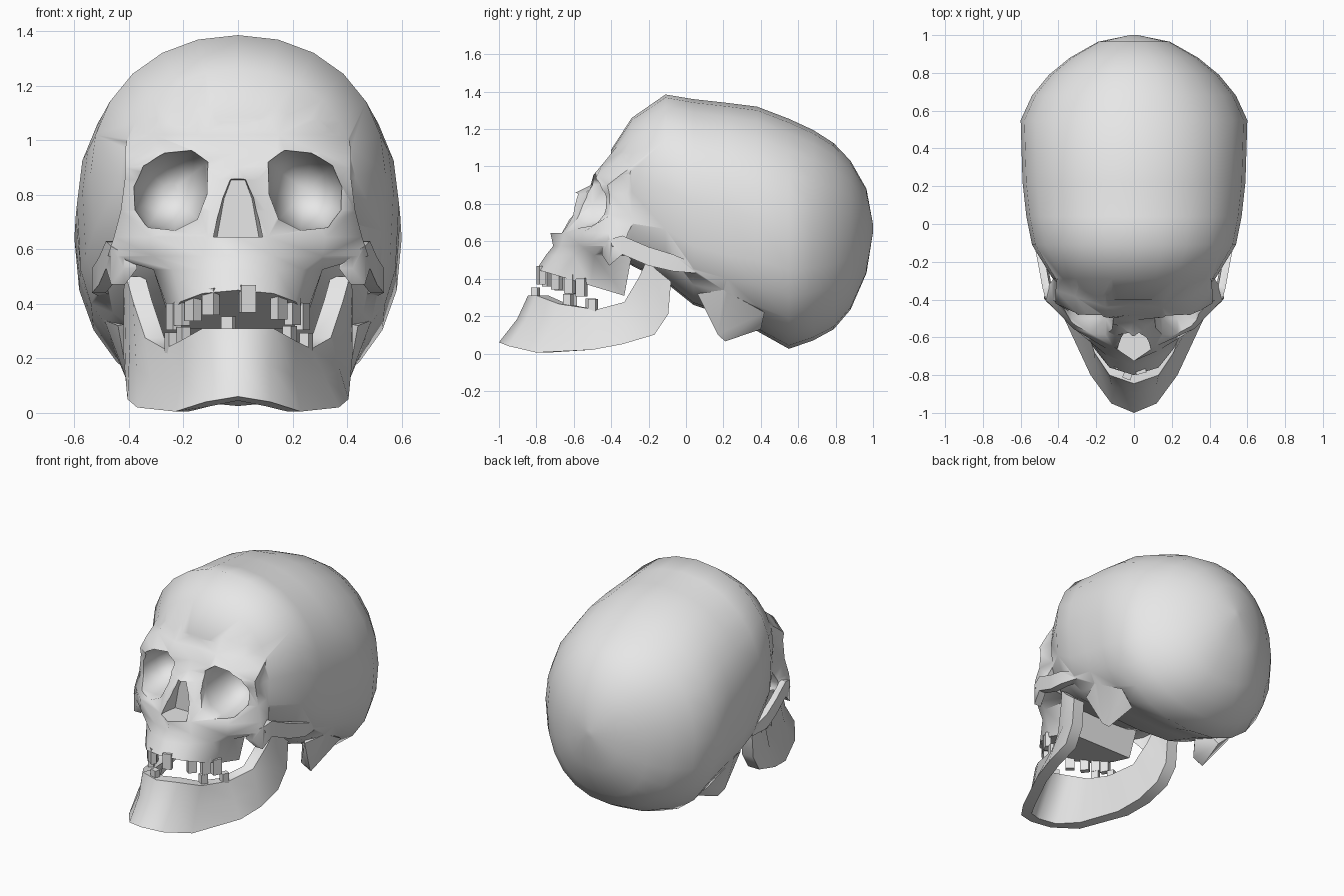
import bpy, bmesh, math
from mathutils import Vector

cube = bpy.data.objects.get("Cube")
if cube:
    bpy.data.objects.remove(cube, do_unlink=True)

bone = bpy.data.materials.new("bone_grey")
bone.use_nodes = True
bone.diffuse_color = (0.8, 0.8, 0.8, 1)
bone.node_tree.nodes["Principled BSDF"].inputs["Base Color"].default_value = (0.8, 0.8, 0.8, 1)


def finish(name, bm):
    """Turn a bmesh into a named object."""
    bmesh.ops.recalc_face_normals(bm, faces=bm.faces)
    mesh = bpy.data.meshes.new(name)
    bm.to_mesh(mesh)
    bm.free()
    mesh.materials.append(bone)
    obj = bpy.data.objects.new(name, mesh)
    bpy.context.collection.objects.link(obj)
    return obj


def loft(name, sections):
    """Closed skin over matching rings of points, capped at both ends."""
    bm = bmesh.new()
    rings = [[bm.verts.new(p) for p in ring] for ring in sections]
    count = len(rings[0])
    for a, b in zip(rings, rings[1:]):
        for i in range(count):
            j = (i + 1) % count
            bm.faces.new((a[i], a[j], b[j], b[i]))
    bm.faces.new(rings[0])
    bm.faces.new(rings[-1])
    return finish(name, bm)


def hull(name, points):
    bm = bmesh.new()
    for p in points:
        bm.verts.new(p)
    result = bmesh.ops.convex_hull(bm, input=bm.verts)
    unused = [v for v in result["geom_interior"] if isinstance(v, bmesh.types.BMVert)]
    bmesh.ops.delete(bm, geom=unused, context="VERTS")
    return finish(name, bm)


def activate(obj):
    bpy.ops.object.select_all(action="DESELECT")
    obj.select_set(True)
    bpy.context.view_layer.objects.active = obj


def combine(target, tool, operation):
    """Apply a boolean and discard the tool."""
    activate(target)
    mod = target.modifiers.new("shape", "BOOLEAN")
    mod.operation = operation
    mod.solver = "EXACT"
    mod.object = tool
    bpy.ops.object.modifier_apply(modifier=mod.name)
    bpy.data.objects.remove(tool, do_unlink=True)


def smooth(obj, degrees):
    activate(obj)
    bpy.ops.object.shade_smooth_by_angle(angle=math.radians(degrees))


def flip(points):
    return [(-x, y, z) for x, y, z in points]


# Braincase: superellipse slices of (y, half width, top, bottom)
slices = [(-.40, .31, 1.09, .55), (-.29, .43, 1.26, .47), (-.11, .54, 1.385, .38),
          (.04, .57, 1.36, .26), (.22, .59, 1.34, .20), (.38, .595, 1.32, .12),
          (.55, .6, 1.255, .025), (.68, .54, 1.195, .07), (.79, .45, 1.125, .13),
          (.88, .34, 1.03, .235), (.965, .19, .88, .43), (1, .02, .69, .65)]


def slice_ring(y, width, top, bottom, sides=24):
    middle, half = (top + bottom) / 2, (top - bottom) / 2
    # The base is flatter and squarer below the temples than at the back
    base = 3.2 if y < .3 else 2.7 if y < .5 else 2.3
    ring = []
    for i in range(sides):
        c, s = math.cos(math.tau * i / sides), math.sin(math.tau * i / sides)
        power = 2 / (2.08 if c > 0 else base)
        ring.append((width * math.copysign(abs(s) ** power, s), y,
                     middle + half * math.copysign(abs(c) ** power, c)))
    return ring


skull = loft("skull", [slice_ring(*s) for s in slices])

# Face: horizontal half sections from brow to upper jaw, centre to back
face_rows = [
    (1.12, -.36, (.15, -.36), (.28, -.29), (.37, -.14), (.34, -.05)),
    (1.02, -.43, (.15, -.44), (.31, -.385), (.405, -.26), (.37, -.10)),
    (.955, -.48, (.14, -.495), (.30, -.475), (.415, -.35), (.38, -.14)),
    (.90, -.51, (.11, -.50), (.29, -.495), (.415, -.42), (.39, -.20)),
    (.855, -.60, (.07, -.54), (.26, -.48), (.415, -.41), (.39, -.22)),
    (.74, -.63, (.10, -.59), (.27, -.51), (.43, -.405), (.41, -.26)),
    (.645, -.725, (.11, -.65), (.32, -.555), (.455, -.415), (.44, -.31)),
    (.575, -.71, (.13, -.67), (.31, -.56), (.478, -.395), (.46, -.33)),
    (.525, -.75, (.14, -.70), (.24, -.60), (.31, -.49), (.27, -.29)),
    (.45, -.80, (.13, -.76), (.21, -.66), (.25, -.51), (.24, -.33)),
]


def face_ring(z, centre, *side):
    half = [(0, centre)] + list(side)
    ring = half + [(-x, y) for x, y in reversed(side)]
    # The tooth line drops toward the back of the jaw
    drop = .3 if z == .45 else 0
    return [(x, y, z - drop * (y + .8)) for x, y in ring]


combine(skull, loft("face", [face_ring(*row) for row in face_rows]), "UNION")

# Cheek arches: (y, outer x, top, bottom)
arch = [(-.45, .42, .585, .53), (-.41, .465, .61, .47), (-.34, .484, .63, .53),
        (-.20, .51, .57, .47), (-.07, .535, .53, .44), (.05, .515, .48, .43)]
arch_rings = [[(x, y, top), (x, y, low), (x - .05, y, low), (x - .04, y, top)]
              for y, x, top, low in arch]

# Bony points behind the ears
mastoid = [(.38, .21, .065), (.40, .17, .10), (.33, .18, .12), (.49, .20, .34),
           (.44, .06, .32), (.30, .25, .35), (.45, .42, .22), (.35, .40, .13)]

# Eye sockets: bowls that narrow toward the back
socket = [(.11, .92), (.17, .965), (.27, .955), (.35, .91), (.39, .83),
          (.385, .74), (.33, .68), (.23, .67), (.15, .71), (.115, .80)]
bowl = [(-.9, 1.03), (-.50, 1), (-.42, .93), (-.34, .78), (-.28, .52), (-.26, .2)]

for place in (list, flip):
    combine(skull, loft("cheek_arch", [place(r) for r in arch_rings]), "UNION")
    combine(skull, hull("mastoid", place(mastoid)), "UNION")
    rings = [place([(.25 + (x - .25) * s, y, .81 + (z - .81) * s) for x, z in socket])
             for y, s in bowl]
    combine(skull, loft("socket_cutter", rings), "DIFFERENCE")

# Nose opening
nose = [(-.03, .86), (.03, .86), (.06, .79), (.09, .645), (-.09, .645), (-.06, .79)]
combine(skull, loft("nose_cutter", [
    [(x * s, y, .645 + (z - .645) * t) for x, z in nose]
    for y, s, t in ((-.95, 1, 1), (-.62, 1, 1), (-.54, .85, .97))]), "DIFFERENCE")
smooth(skull, 58)

# Lower jaw: outer top and outer bottom edges, chin to hinge
jaw = [((0, -.845, .31), (0, -1, .06)), ((.13, -.80, .31), (.12, -.95, .04)),
       ((.21, -.68, .265), (.23, -.80, .005)), ((.27, -.48, .235), (.37, -.50, .02)),
       ((.34, -.33, .275), (.405, -.34, .05)), ((.385, -.25, .41), (.41, -.17, .10)),
       ((.41, -.21, .50), (.42, -.095, .21)), ((.42, -.16, .45), (.42, -.08, .385))]


def inward(point, amount, lift=0):
    x, y, z = point
    toward = Vector((-x, max(y, -.5) - y, 0)).normalized()
    return (x + toward.x * amount, y + toward.y * amount, z + lift)


def jaw_ring(top, bottom):
    waist = Vector(top).lerp(Vector(bottom), .5)
    return [top, inward(waist, .02 if top[1] < -.6 else 0), bottom,
            inward(bottom, .08, -.015 if bottom[1] < -.9 else 0), inward(top, .07)]


jaw_rings = [jaw_ring(*pair) for pair in jaw]
smooth(loft("lower_jaw", [flip(r) for r in reversed(jaw_rings[1:])] + jaw_rings), 55)


# Teeth: gapped rows of small blocks along each jaw arc
def teeth(name, places, front, bend, height, slope, size):
    for number, x in enumerate(places, 1):
        y = front + bend * x * x
        z = height - slope * (y - front)
        turn = math.atan(2 * bend * x)
        along = Vector((math.cos(turn), math.sin(turn), 0))
        across = Vector((-along.y, along.x, 0))
        block = [Vector((x, y, z)) + along * a * size[0] + across * b * size[1]
                 + Vector((0, 0, c * size[2]))
                 for a in (-.5, .5) for b in (-.5, .5) for c in (-.5, .5)]
        hull(f"{name}_{number}", block)


teeth("upper_tooth", (-.235, -.205, -.165, -.10, .035, .15, .20, .235),
      -.78, 4, .42, .3, (.055, .035, .10))
teeth("lower_tooth", (-.245, -.20, -.035, .19, .25),
      -.81, 5, .315, .2, (.045, .035, .08))
